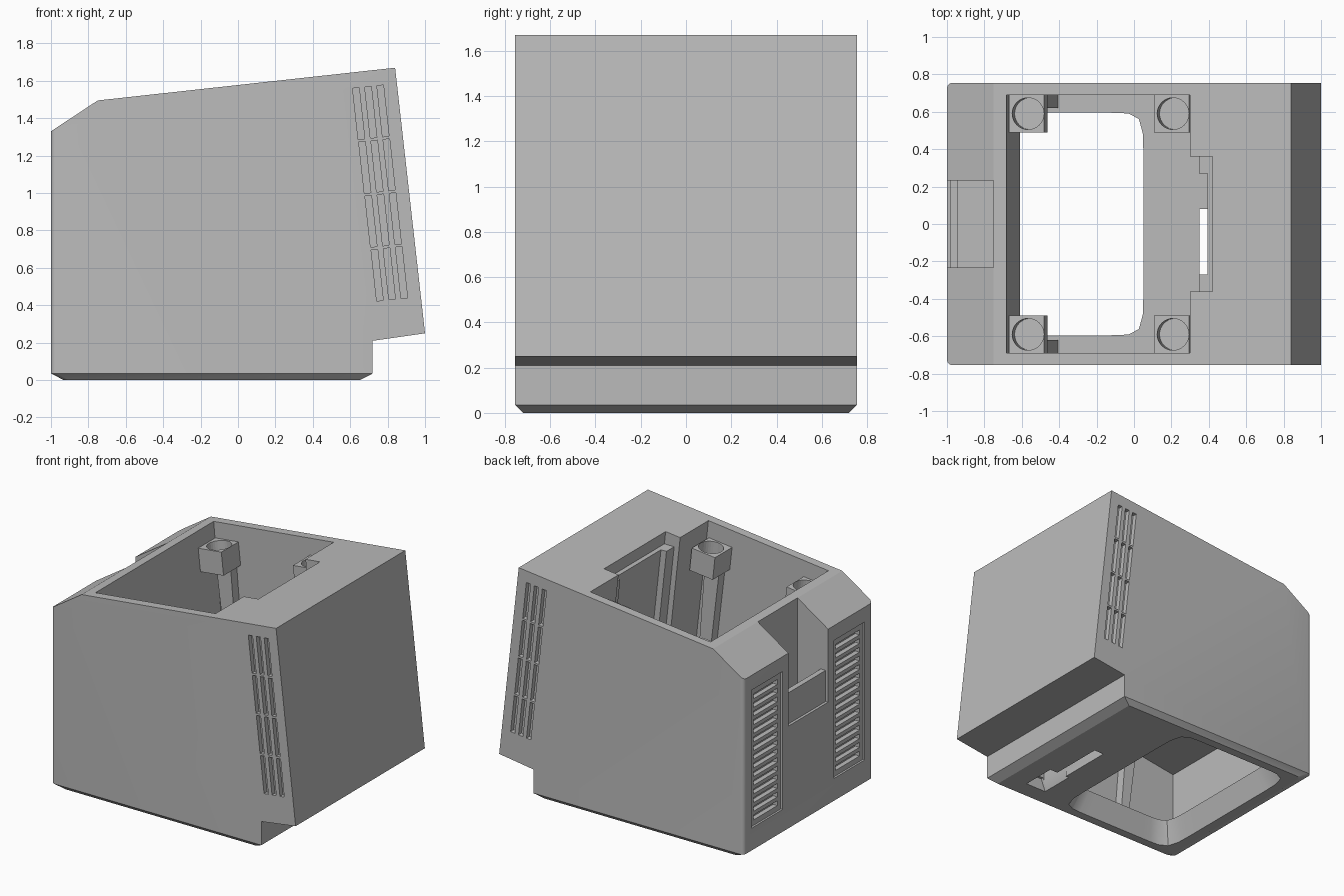
import bpy, bmesh, math
from mathutils import Matrix, Vector

if "Cube" in bpy.data.objects:
    bpy.data.objects.remove(bpy.data.objects["Cube"], do_unlink=True)

grey = bpy.data.materials.new("warm_grey_plastic")
grey.use_nodes = True
COLOUR = (0.5, 0.5, 0.5, 1)
grey.diffuse_color = COLOUR
grey.node_tree.nodes["Principled BSDF"].inputs["Base Color"].default_value = COLOUR

TILT = math.atan(0.11)      # lean of the rear panel and everything aligned to it


def prism(bm, pts, y0, y1):
    """Extrude an x-z outline from y0 to y1."""
    a = [bm.verts.new((x, y0, z)) for x, z in pts]
    b = [bm.verts.new((x, y1, z)) for x, z in pts]
    n = len(pts)
    bm.faces.new(a)
    bm.faces.new(b[::-1])
    for i in range(n):
        bm.faces.new((a[i], b[i], b[(i + 1) % n], a[(i + 1) % n]))


def box(bm, x0, x1, y0, y1, z0, z1):
    prism(bm, [(x0, z0), (x1, z0), (x1, z1), (x0, z1)], y0, y1)


def leaning(cx, cz, w, h):
    """Rectangle outline in x-z leaning with the rear panel."""
    rot = Matrix.Rotation(TILT, 2)
    corners = [(-w, -h), (w, -h), (w, h), (-w, h)]
    return [tuple(rot @ Vector((x / 2, z / 2)) + Vector((cx, cz))) for x, z in corners]


def finish(name, bm):
    bmesh.ops.recalc_face_normals(bm, faces=bm.faces[:])
    mesh = bpy.data.meshes.new(name)
    bm.to_mesh(mesh)
    bm.free()
    mesh.materials.append(grey)
    ob = bpy.data.objects.new(name, mesh)
    bpy.context.collection.objects.link(ob)
    return ob


def cut(target, bm):
    """Subtract a closed shape and discard the cutter."""
    cutter = finish("cutter", bm)
    cutter.hide_render = True
    mod = target.modifiers.new("cut", 'BOOLEAN')
    mod.object = cutter
    mod.operation = 'DIFFERENCE'
    mod.solver = 'EXACT'
    bpy.context.view_layer.objects.active = target
    bpy.ops.object.modifier_apply(modifier=mod.name)
    bpy.data.objects.remove(cutter, do_unlink=True)


# Case: side outline, rounded edges on the handle side, chamfered base
bm = bmesh.new()
prism(bm, [(-1, .035), (.72, .035), (.72, .21), (1, .25), (.84, 1.67),
           (-.75, 1.495), (-1, 1.33)], -.755, .755)
edges = [e for e in bm.edges if all(v.co.x < -.99 for v in e.verts)
         and abs(e.verts[0].co.z - e.verts[1].co.z) > .5]
bmesh.ops.bevel(bm, geom=edges, offset=.03, segments=4, profile=.5, affect='EDGES')
base = min(bm.faces, key=lambda f: f.calc_center_median().z)
lower = bmesh.ops.extrude_face_region(bm, geom=[base])["geom"]
bm.faces.remove(base)
for v in lower:
    if isinstance(v, bmesh.types.BMVert):
        v.co = (-.14 + (v.co.x + .14) * .92, v.co.y * .954, 0)
case = finish("case_shell", bm)

# Interior cavity
bm = bmesh.new()
prism(bm, [(-.70, 1.7), (-.61, .7), (-.94, .65), (-.94, .16), (.46, .16), (.29, 1.7)],
      -.69, .69)
cut(case, bm)

# Drive bay cut-out beside the cavity, with a shallow ledge
for y, x, depth in ((.36, .34, .16), (.27, .385, .16), (.36, .42, 1.53)):
    bm = bmesh.new()
    prism(bm, [(.2, depth), (x + .11 * (1.61 - depth), depth), (x - .01, 1.7), (.2, 1.7)], -y, y)
    cut(case, bm)

# Flared screen opening with softly bulging edges
bm = bmesh.new()
rings = []
for z, grow in ((-.02, .068), (.16, 0), (.18, 0)):
    ring = []
    for i in range(64):
        t = math.tau * i / 64
        c, s = math.cos(t), math.sin(t)
        r = (abs(c) ** 12 + abs(s) ** 12) ** (-1 / 12)
        ring.append(bm.verts.new((-.375 + (.425 + grow) * r * c, (.595 + grow) * r * s, z)))
    rings.append(ring)
bm.faces.new(rings[0])
bm.faces.new(rings[-1])
for lo, hi in zip(rings, rings[1:]):
    for i in range(64):
        j = (i + 1) % 64
        bm.faces.new((lo[i], lo[j], hi[j], hi[i]))
cut(case, bm)

# Disk slot and finger notch in the base
bm = bmesh.new()
box(bm, .35, .43, -.57, .08, -.1, .2)
cut(case, bm)
bm = bmesh.new()
prism(bm, [(.32, -.01), (.5, -.01), (.45, .09), (.36, .09)], -.59, -.33)
cut(case, bm)

# Carrying handle recess
bm = bmesh.new()
box(bm, -1.1, -.75, -.232, .232, .79, 2)
cut(case, bm)

# Grille panels on the handle side
bm = bmesh.new()
for s in (-1, 1):
    y0, y1 = sorted((s * .30, s * .66))
    box(bm, -1.1, -.985, y0, y1, .2, 1.22)
cut(case, bm)
bm = bmesh.new()
for s in (-1, 1):
    y0, y1 = sorted((s * .34, s * .62))
    for i in range(15):
        z = .24 + i * .064
        box(bm, -1.1, -.95, y0, y1, z, z + .036)
cut(case, bm)

# Leaning vent slots on both flanks
bm = bmesh.new()
for s in (-1, 1):
    y0, y1 = sorted((s * .72, s * .9))
    for col in range(3):
        for row in range(4):
            cx = .645 + col * .065 + row * .033
            cz = 1.425 + col * .007 - row * .288
            prism(bm, leaning(cx, cz, .035, .275), y0, y1)
cut(case, bm)

# Handle bar across the recess
bm = bmesh.new()
box(bm, -.98, -.94, -.235, .235, .785, 1.02)
finish("handle_lip", bm)

# Corner mounting posts with screw holes and supporting ribs
for end, cx, cz in (("upper", -.565, 1.31), ("lower", .21, 1.39)):
    for side, s in (("left", 1), ("right", -1)):
        bm = bmesh.new()
        y0, y1 = sorted((s * .49, s * .695))
        prism(bm, leaning(cx, cz, .19, .17), y0, y1)
        post = finish(f"{end}_post_{side}", bm)
        bm = bmesh.new()
        place = Matrix.Translation((cx, s * .59, cz + .07)) @ Matrix.Rotation(-TILT, 4, 'Y')
        bmesh.ops.create_cone(bm, cap_ends=True, segments=32, radius1=.085, radius2=.085,
                              depth=.2, matrix=place)
        cut(post, bm)
        bm = bmesh.new()
        y0, y1 = sorted((s * .62, s * .695))
        prism(bm, [(cx - .05, cz - .07), (cx + .07, cz - .07),
                   (cx + .16, .15), (cx + .09, .15)], y0, y1)
        finish(f"{end}_rib_{side}", bm)

# Crisp flat panels, smooth only across rounded edges
bpy.ops.object.select_all(action='DESELECT')
case.select_set(True)
bpy.context.view_layer.objects.active = case
bpy.ops.object.shade_smooth_by_angle(angle=math.radians(25))
